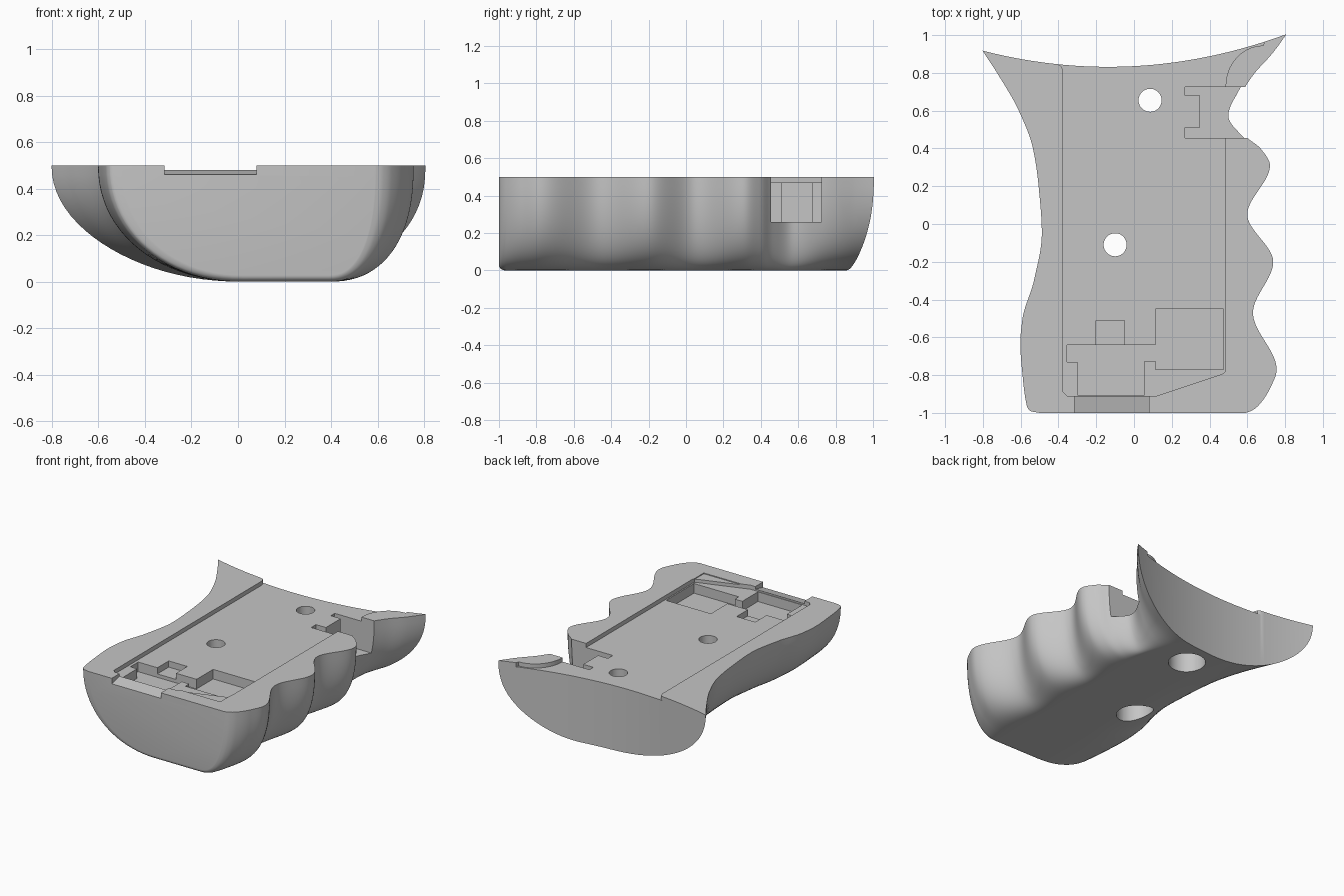
import bpy, bmesh, math

HEIGHT = 0.5
FLOOR = 0.47          # level of the shallow recess in the flat face

if "Cube" in bpy.data.objects:
    bpy.data.objects.remove(bpy.data.objects["Cube"], do_unlink=True)

grey = bpy.data.materials.new("plain grey")
grey.use_nodes = True
colour = (0.56, 0.56, 0.56, 1)
grey.diffuse_color = colour
grey.node_tree.nodes["Principled BSDF"].inputs["Base Color"].default_value = colour


def make_object(name, bm):
    bmesh.ops.recalc_face_normals(bm, faces=bm.faces)
    mesh = bpy.data.meshes.new(name)
    bm.to_mesh(mesh)
    bm.free()
    mesh.materials.append(grey)
    obj = bpy.data.objects.new(name, mesh)
    bpy.context.collection.objects.link(obj)
    return obj


def smooth(t):
    t = min(1, max(0, t))
    return t * t * (3 - 2 * t)


def curve_through(points):
    """Monotone cubic through (y, x) points, flat at every peak and valley."""
    secants = [(b[1] - a[1]) / (b[0] - a[0]) for a, b in zip(points, points[1:])]
    slopes = [secants[0]]
    for s, t in zip(secants, secants[1:]):
        slopes.append(2 * s * t / (s + t) if s * t > 0 else 0)
    slopes.append(secants[-1])

    def evaluate(y):
        i = 0
        while i < len(points) - 2 and y > points[i + 1][0]:
            i += 1
        (y0, x0), (y1, x1) = points[i], points[i + 1]
        h = y1 - y0
        t = (y - y0) / h
        bend = h * t * (1 - t) * ((1 - t) * slopes[i] - t * slopes[i + 1])
        return x0 + (x1 - x0) * smooth(t) + bend
    return evaluate


# Outlines of the flat face: finger side and palm side
finger_side = curve_through([
    (-1, .59), (-.99, .62), (-.96, .66), (-.88, .715), (-.77, .755), (-.47, .63),
    (-.2, .737), (.05, .6), (.31, .72), (.4, .67), (.46, .595), (.57, .51),
    (.72, .585), (.8, .64), (.9, .73), (1, .803), (1.08, .85)])
palm_side = curve_through([
    (-1, -.5), (-.99, -.55), (-.96, -.568), (-.8, -.59), (-.63, -.602), (-.5, -.59),
    (-.3, -.53), (-.05, -.488), (.2, -.505), (.4, -.535), (.6, -.61),
    (.8, -.725), (.92, -.803), (1.08, -.9)])


def make_body():
    """Loft of half-oval sections along the length of the grip."""
    rows, steps, radius = 180, 22, 0.035
    bm = bmesh.new()
    sections = []
    for r in range(rows + 1):
        y = -1 + 2.08 * (r / rows) ** 1.4
        gap = max(0, radius - (y + 1))
        depth = HEIGHT - (radius - math.sqrt(radius ** 2 - gap ** 2)) * 0.8
        finger_centre = 0.39 - 0.19 * smooth((y - 0.5) / 0.45)
        ring = []
        for edge, centre, power, order in (
                (palm_side(y), 0.02, 2.1, range(steps + 1)),
                (finger_side(y), finger_centre, 2.35, range(steps, -1, -1))):
            for k in order:
                a = math.pi / 2 * k / steps
                across = max(0, math.cos(a)) ** (2 / power)
                down = math.sin(a) ** (2 / power)
                ring.append(bm.verts.new((centre + (edge - centre) * across, y,
                                          HEIGHT - depth * down)))
        sections.append(ring)
    count = len(sections[0])
    for a, b in zip(sections, sections[1:]):
        for k in range(count):
            n = (k + 1) % count
            bm.faces.new((a[k], a[n], b[n], b[k]))
    bm.faces.new(sections[0])
    bm.faces.new(sections[-1])
    return make_object("grip_half", bm)


def prism(name, outline, bottom, top=0.6):
    """Vertical prism from an (x, y) outline."""
    bm = bmesh.new()
    low = [bm.verts.new((x, y, bottom)) for x, y in outline]
    high = [bm.verts.new((x, y, top)) for x, y in outline]
    for k in range(len(outline)):
        n = (k + 1) % len(outline)
        bm.faces.new((low[k], low[n], high[n], high[k]))
    bm.faces.new(low)
    bm.faces.new(high)
    return make_object(name, bm)


def circle(x, y, radius, sides=48):
    return [(x + radius * math.cos(math.tau * k / sides),
             y + radius * math.sin(math.tau * k / sides)) for k in range(sides)]


body = make_body()
cutters = []

# Concave back end
arc = [(-1 + k / 30, .832 + .194 * (-1 + k / 30 + .137) ** 2) for k in range(61)]
cutters.append(prism("back_cutter", arc + [(1, 1.4), (-1, 1.4)], -0.2, 0.8))

# Shallow recess, open at the back, flaring along an arc on the finger side
flare = [(.485 + .2 * (1 - math.cos(a)), .73 + .215 * math.sin(a))
         for a in (math.pi / 2 * k / 10 for k in range(11))]
recess = [(-.375, -.89), (-.355, -.91), (.12, -.91), (.465, -.795), (.48, -.785), (.485, -.765)]
recess += flare + [(.75, 1.2), (-.41, 1.2), (-.41, .85), (-.385, .835), (-.375, .81)]
cutters.append(prism("recess_cutter", recess, FLOOR))

# Very shallow relief beside the recess corner
cutters.append(prism("relief_cutter", [(.1, -.89), (.48, -.89), (.48, -.76)], 0.494))

# Stepped pockets near the front
pocket = [(-.355, -.64), (-.355, -.73), (-.3, -.73), (-.3, -.905), (.055, -.905),
          (.055, -.725), (.115, -.725), (.115, -.77), (.475, -.77), (.475, -.45),
          (.115, -.45), (.115, -.64)]
cutters.append(prism("pocket_cutter", pocket, 0.4))
cutters.append(prism("small_pocket_cutter",
                     [(-.2, -.66), (-.05, -.66), (-.05, -.51), (-.2, -.51)], 0.425))

# Side notch with two short legs
notch = [(.27, .455), (1, .455), (1, .725), (.27, .725), (.27, .68),
         (.35, .68), (.35, .51), (.27, .51)]
cutters.append(prism("notch_cutter", notch, 0.26))

# Sloped slot through the front rim
slot = prism("slot_cutter", [(-.315, -1.05), (.08, -1.05), (.08, -.9), (-.315, -.9)], 0.45)
for v in slot.data.vertices:
    if v.co.z < 0.5:
        v.co.z = 0.46 + 0.235 * (v.co.y + 1)
cutters.append(slot)

# Screw holes with wide counterbores from below
for x, y in ((.085, .655), (-.1, -.11)):
    cutters.append(prism("hole_cutter", circle(x, y, .061), -0.2))
    cutters.append(prism("counterbore_cutter", circle(x, y, .125), -0.2, 0.3))

# Apply every cut in turn
bpy.context.view_layer.objects.active = body
for cutter in cutters:
    cutter.hide_render = True
    cut = body.modifiers.new("cut", "BOOLEAN")
    cut.operation = "DIFFERENCE"
    cut.solver = "EXACT"
    cut.object = cutter
    bpy.ops.object.modifier_apply(modifier=cut.name)
    bpy.data.objects.remove(cutter, do_unlink=True)

# Smooth curved sides, keep machined edges sharp
bpy.ops.object.select_all(action="DESELECT")
body.select_set(True)
bpy.ops.object.shade_smooth_by_angle(angle=math.radians(30))
